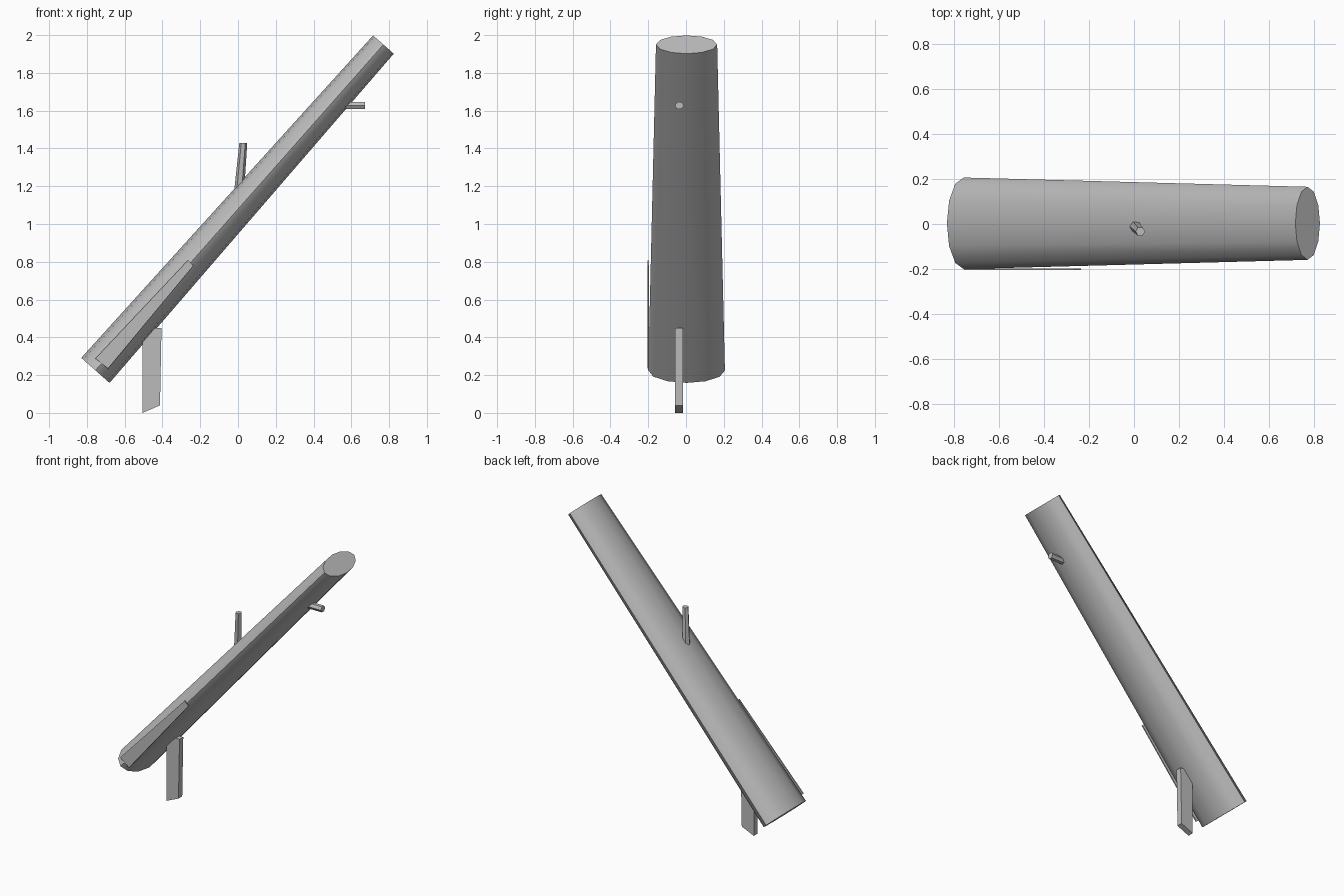
import bpy, bmesh, math
from mathutils import Vector

cube = bpy.data.objects.get("Cube")
if cube:
    bpy.data.objects.remove(cube, do_unlink=True)

grey = bpy.data.materials.new("plain_grey")
grey.use_nodes = True
colour = (0.5, 0.5, 0.5, 1)
grey.diffuse_color = colour
grey.node_tree.nodes["Principled BSDF"].inputs["Base Color"].default_value = colour


def loft(name, start, end, smooth=None):
    """Join two matching rings of points into a closed solid."""
    bm = bmesh.new()
    a = [bm.verts.new(p) for p in start]
    b = [bm.verts.new(p) for p in end]
    n = len(a)
    bm.faces.new(a)
    bm.faces.new(b)
    for i in range(n):
        j = (i + 1) % n
        bm.faces.new((a[i], a[j], b[j], b[i]))
    bmesh.ops.recalc_face_normals(bm, faces=bm.faces)
    mesh = bpy.data.meshes.new(name)
    bm.to_mesh(mesh)
    bm.free()
    mesh.materials.append(grey)
    obj = bpy.data.objects.new(name, mesh)
    bpy.context.collection.objects.link(obj)
    if smooth:
        bpy.ops.object.select_all(action="DESELECT")
        obj.select_set(True)
        bpy.context.view_layer.objects.active = obj
        bpy.ops.object.shade_smooth_by_angle(angle=math.radians(smooth))
    return obj


def ring(centre, u, v, sides):
    """Ellipse of points around a centre, with half axes u and v."""
    c, u, v = Vector(centre), Vector(u), Vector(v)
    turns = [math.tau * i / sides for i in range(sides)]
    return [c + u * math.cos(t) + v * math.sin(t) for t in turns]


def slab(name, profile, y0, y1):
    """Front outline (x, z) extruded from y0 to y1."""
    return loft(name, [(x, y0, z) for x, z in profile],
                [(x, y1, z) for x, z in profile])


# Leaning, flattened and tapered trunk
across = Vector((-0.749, 0, 0.662))
side = Vector((0, 1, 0))
loft("trunk",
     ring((-0.755, 0.003, 0.225), side * 0.203, across * 0.1, 12),
     ring((0.77, 0.003, 1.95), side * 0.162, across * 0.073, 12), 40)

# Supporting leg with a slanted foot
slab("support_leg", [(-0.505, 0), (-0.413, 0.04), (-0.405, 0.45), (-0.505, 0.45)],
     -0.058, -0.017)

# Thin tapered plank on the front side
slab("side_plank", [(-0.755, 0.288), (-0.688, 0.235), (-0.235, 0.78), (-0.265, 0.808)],
     -0.204, -0.197)

# Upright stub
loft("upright_stub",
     ring((0.004, -0.008, 1.15), (0.027, 0, 0), (0, 0.027, 0), 6),
     ring((0.028, -0.033, 1.43), (0.021, 0, 0), (0, 0.021, 0), 6))

# Level stub near the upper end
loft("level_stub",
     ring((0.54, -0.035, 1.627), (0, 0.024, 0), (0, 0, 0.022), 6),
     ring((0.672, -0.035, 1.627), (0, 0.024, 0), (0, 0, 0.022), 6))
